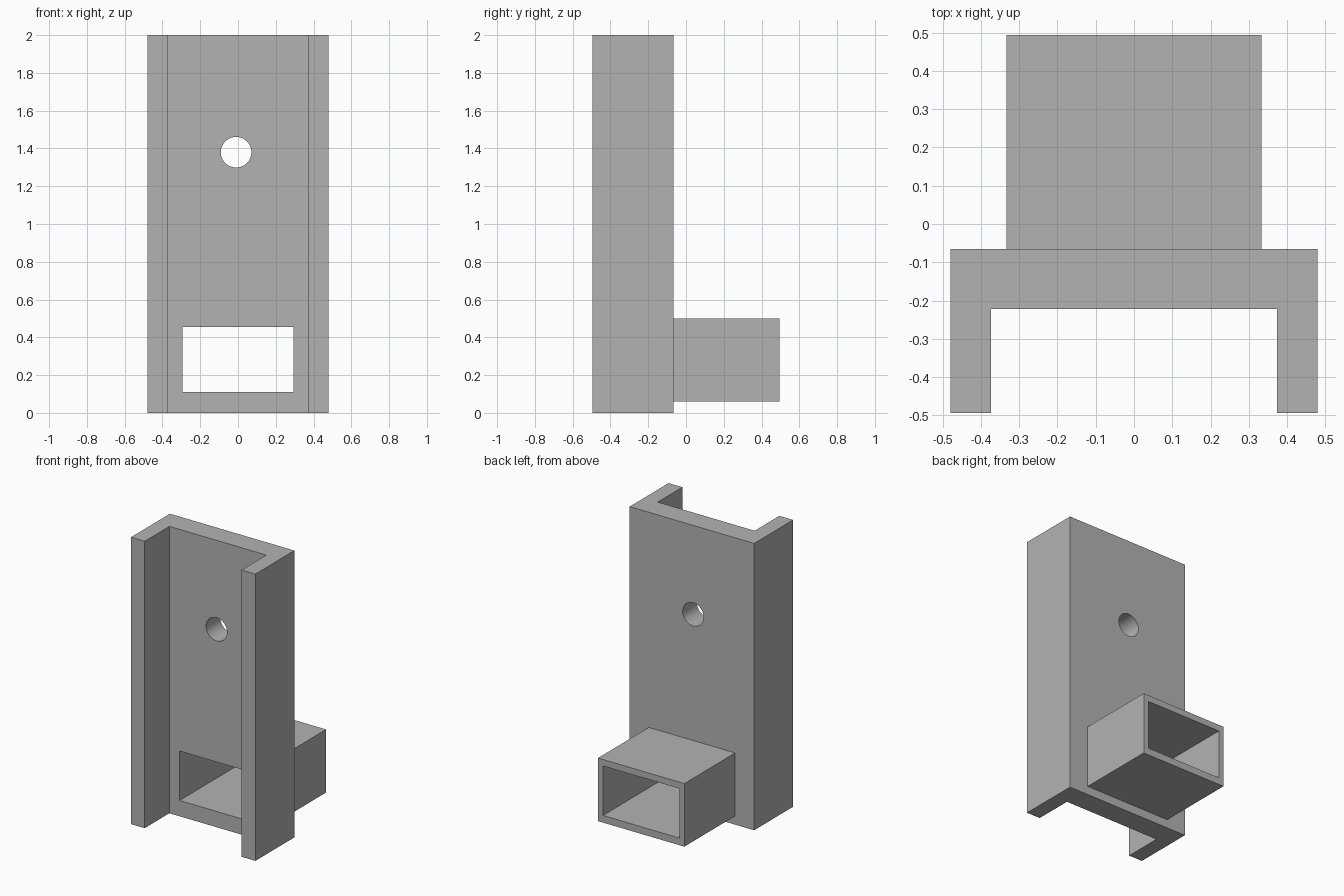
import bpy
import bmesh
import math
from mathutils import Vector

default = bpy.data.objects.get("Cube")
if default:
    bpy.data.objects.remove(default, do_unlink=True)

# Single grey material
grey = bpy.data.materials.new("plain grey")
grey.use_nodes = True
colour = (0.45, 0.45, 0.45, 1)
grey.diffuse_color = colour
grey.node_tree.nodes["Principled BSDF"].inputs["Base Color"].default_value = colour


def add_prism(name, profile, start, direction):
    """Extrude a closed profile of 3D points along a direction."""
    bm = bmesh.new()
    face = bm.faces.new([bm.verts.new(p) for p in profile])
    new = bmesh.ops.extrude_face_region(bm, geom=[face])["geom"]
    bmesh.ops.translate(bm, vec=Vector(direction),
                        verts=[v for v in new if isinstance(v, bmesh.types.BMVert)])
    bmesh.ops.translate(bm, vec=Vector(start), verts=bm.verts)
    bmesh.ops.recalc_face_normals(bm, faces=bm.faces)
    mesh = bpy.data.meshes.new(name)
    bm.to_mesh(mesh)
    bm.free()
    mesh.materials.append(grey)
    obj = bpy.data.objects.new(name, mesh)
    bpy.context.collection.objects.link(obj)
    return obj


def rectangle(x0, x1, z0, z1):
    return [(x0, 0, z0), (x1, 0, z0), (x1, 0, z1), (x0, 0, z1)]


def cut(obj, cutter):
    mod = obj.modifiers.new("cut", "BOOLEAN")
    mod.operation = "DIFFERENCE"
    mod.solver = "EXACT"
    mod.object = cutter
    bpy.context.view_layer.objects.active = obj
    bpy.ops.object.modifier_apply(modifier=mod.name)


FRONT, WEB, BACK, END = -0.494, -0.222, -0.065, 0.494
OUTER, INNER, HEIGHT = 0.48, 0.374, 2.0

# U-shaped channel, open to the front
half = [(INNER, WEB, 0), (INNER, FRONT, 0), (OUTER, FRONT, 0), (OUTER, BACK, 0)]
mirrored = [(-x, y, z) for x, y, z in reversed(half)]
channel = add_prism("channel", half + mirrored, (0, 0, 0), (0, 0, HEIGHT))

# Rectangular socket behind the channel
socket = add_prism("rear_socket", rectangle(-0.333, 0.333, 0.06, 0.5),
                   (0, BACK, 0), (0, END - BACK, 0))

# Cutters for the socket opening and the round hole
opening = add_prism("opening_cutter", rectangle(-0.295, 0.294, 0.11, 0.455),
                    (0, -0.35, 0), (0, 1.2, 0))
radius, sides = 0.081, 64
circle = [(radius * math.cos(a), 0, radius * math.sin(a))
          for a in (2 * math.pi * i / sides for i in range(sides))]
bolt_hole = add_prism("hole_cutter", circle, (-0.01, -0.35, 1.38), (0, 0.5, 0))

cut(channel, opening)
cut(channel, bolt_hole)
cut(socket, opening)
for cutter in (opening, bolt_hole):
    bpy.data.objects.remove(cutter, do_unlink=True)

# Smooth the round hole, keep the corners sharp
bpy.ops.object.select_all(action="DESELECT")
for obj in (channel, socket):
    obj.select_set(True)
bpy.context.view_layer.objects.active = channel
bpy.ops.object.shade_smooth_by_angle(angle=math.radians(30))
